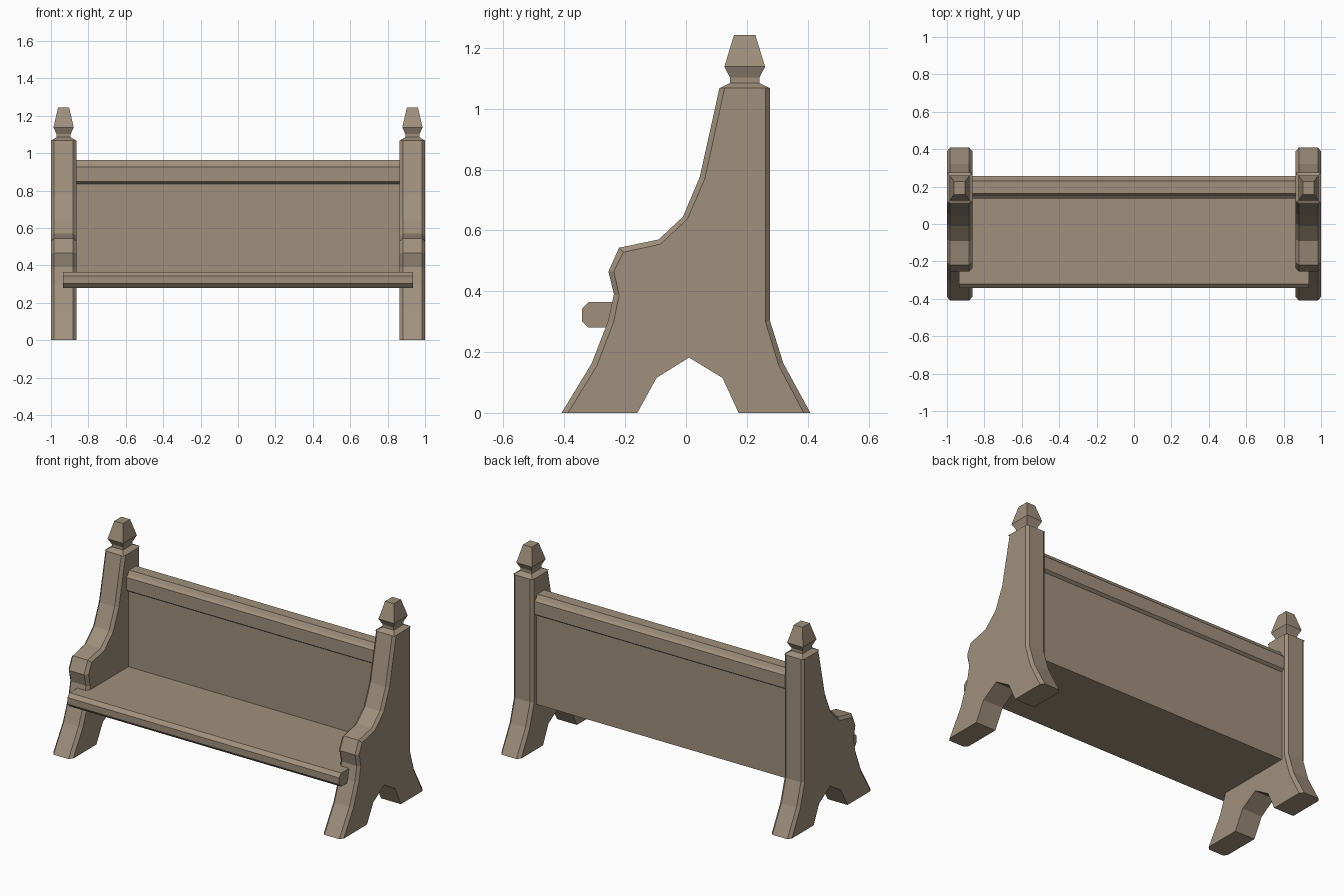
import bpy
import bmesh

wood = bpy.data.materials.new("wood")
wood.diffuse_color = (0.35, 0.28, 0.205, 1)


def loft(name, rings):
    """Skin equal-length closed rings and cap both ends."""
    bm = bmesh.new()
    loops = [[bm.verts.new(v) for v in r] for r in rings]
    n = len(rings[0])
    for a, b in zip(loops, loops[1:]):
        for i in range(n):
            j = (i + 1) % n
            bm.faces.new((a[i], a[j], b[j], b[i]))
    bm.faces.new(loops[0][::-1])
    bm.faces.new(loops[-1])
    bmesh.ops.recalc_face_normals(bm, faces=bm.faces)
    me = bpy.data.meshes.new(name)
    bm.to_mesh(me)
    bm.free()
    me.materials.append(wood)
    bpy.context.collection.objects.link(bpy.data.objects.new(name, me))


def extrude_x(name, profile, half):
    loft(name, [[(x, y, z) for y, z in profile] for x in (-half, half)])


# End panel silhouettes: full outline, and the inset outline of the chamfered faces
arch = [(0.173, 0), (0.12, 0.115), (0.01, 0.182), (-0.097, 0.115), (-0.16, 0)]
outer = [(-0.409, 0), (-0.31, 0.163), (-0.257, 0.30), (-0.237, 0.39), (-0.255, 0.465),
         (-0.22, 0.543), (-0.09, 0.57), (-0.01, 0.645), (0.045, 0.775), (0.11, 1.068),
         (0.276, 1.068), (0.276, 0.303), (0.32, 0.163), (0.409, 0)]
inner = [(-0.388, 0), (-0.293, 0.155), (-0.238, 0.298), (-0.22, 0.387), (-0.237, 0.465),
         (-0.206, 0.528), (-0.083, 0.555), (0.005, 0.638), (0.062, 0.77), (0.127, 1.068),
         (0.261, 1.068), (0.261, 0.30), (0.305, 0.155), (0.387, 0)]

# Finial levels: z, half width in x, half depth in y
levels = [(1.068, 0.066, 0.082), (1.085, 0.038, 0.048), (1.102, 0.038, 0.048),
          (1.138, 0.054, 0.067), (1.243, 0.03, 0.035)]

for side, s in (("right", 1), ("left", -1)):
    layers = [(0.863, inner), (0.881, outer), (0.984, outer), (1.0, inner)]
    loft(side + "_end_panel", [[(s * x, y, z) for y, z in prof + arch] for x, prof in layers])
    loft(side + "_finial", [[(s * 0.9325 + a * w, 0.193 + b * d, z)
                             for a, b in ((-1, -1), (1, -1), (1, 1), (-1, 1))]
                            for z, w, d in levels])

# Seat board and its chamfered front rail
extrude_x("seat", [(-0.25, 0.28), (0.238, 0.28), (0.238, 0.364), (-0.25, 0.364)], 0.875)
extrude_x("seat_front_rail", [(-0.342, 0.302), (-0.32, 0.28), (-0.22, 0.28), (-0.22, 0.364),
                              (-0.32, 0.364), (-0.342, 0.343)], 0.935)

# Backrest board and moulded top rail
extrude_x("backrest", [(0.155, 0.364), (0.238, 0.364), (0.238, 0.86), (0.155, 0.86)], 0.875)
half_rail = [(0.044, 0.836), (0.06, 0.847), (0.06, 0.927), (0.046, 0.94), (0.034, 0.963)]
extrude_x("backrest_top_rail", [(0.196 + y, z) for y, z in half_rail]
          + [(0.196 - y, z) for y, z in reversed(half_rail)], 0.875)
